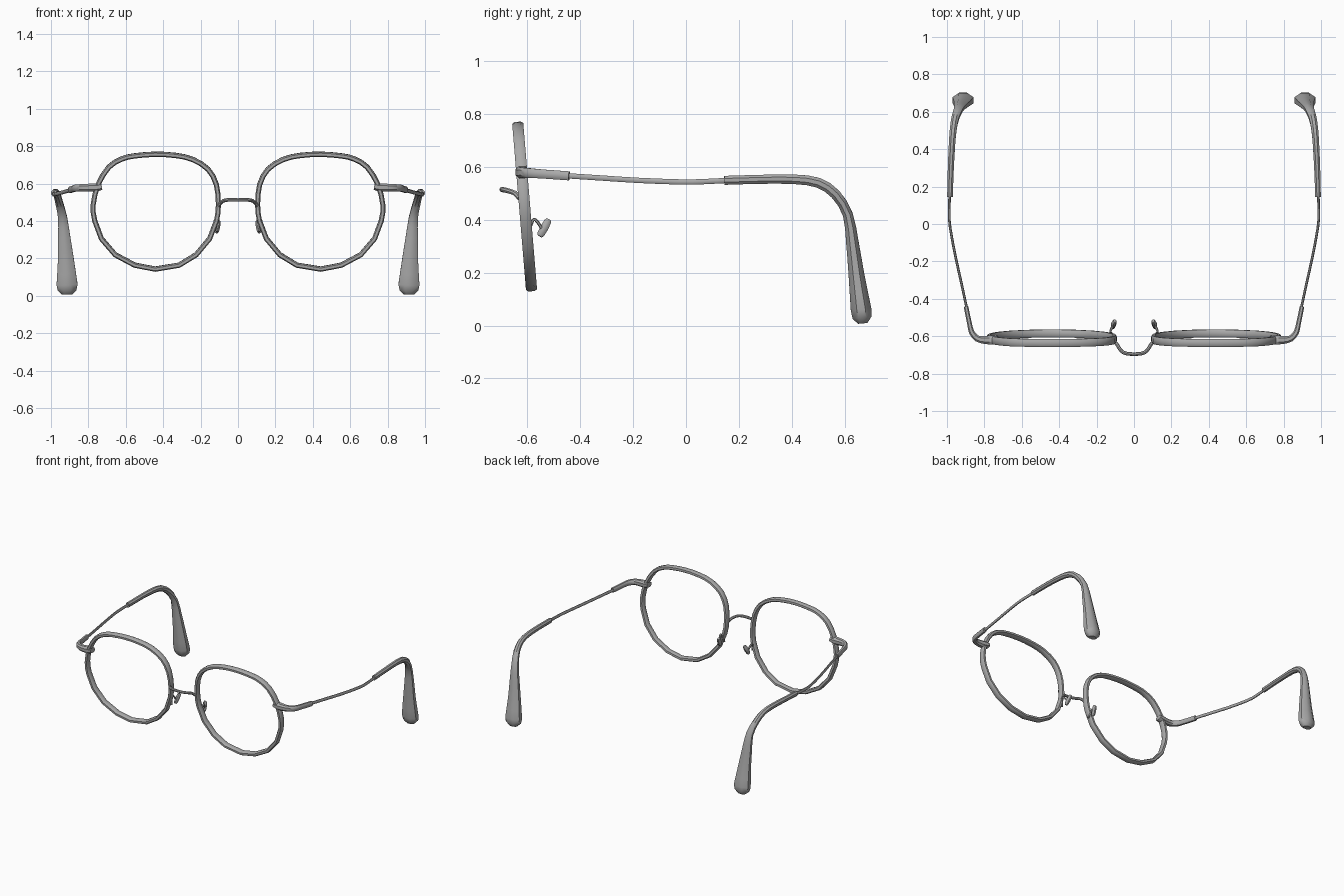
import bpy, bmesh, math
from mathutils import Vector

if "Cube" in bpy.data.objects:
    bpy.data.objects.remove(bpy.data.objects["Cube"])

metal = bpy.data.materials.new("grey_metal")
metal.diffuse_color = (0.4, 0.4, 0.4, 1)
metal.use_nodes = True
metal.node_tree.nodes["Principled BSDF"].inputs["Base Color"].default_value = metal.diffuse_color


def smooth_path(pts, steps, closed=False):
    """Catmull-Rom resampling of tuples of any length (position + radii)."""
    n = len(pts)
    out = []
    for i in range(n if closed else n - 1):
        get = (lambda k: pts[k % n]) if closed else (lambda k: pts[max(0, min(n - 1, k))])
        p0, p1, p2, p3 = get(i - 1), get(i), get(i + 1), get(i + 2)
        for s in range(steps):
            t = s / steps
            out.append(tuple(0.5 * (2 * b + (c - a) * t + (2 * a - 5 * b + 4 * c - d) * t * t
                                    + (3 * b - a - 3 * c + d) * t ** 3)
                             for a, b, c, d in zip(p0, p1, p2, p3)))
    return out if closed else out + [pts[-1]]


def sweep(name, pts, ref, sides=8, closed=False, mirror=True, square=1.0):
    """Tube; each point is x, y, z, half size along ref, half size across.
    square below 1 makes the section boxier."""
    bm = bmesh.new()
    n = len(pts)
    pos = [Vector(p[:3]) for p in pts]
    grow = 1 / math.cos(math.pi / sides) ** square
    section = []
    for k in range(sides):
        q = 2 * math.pi * (k + 0.5) / sides
        section.append([math.copysign(min(1, grow * abs(f) ** square), f)
                        for f in (math.cos(q), math.sin(q))])
    rings = []
    for i, p in enumerate(pts):
        a = pos[(i - 1) % n] if closed else pos[max(i - 1, 0)]
        b = pos[(i + 1) % n] if closed else pos[min(i + 1, n - 1)]
        d = (b - a).normalized()
        r = Vector(ref)
        r = (r - d * r.dot(d)).normalized()
        s = d.cross(r)
        rings.append([bm.verts.new(pos[i] + r * p[3] * u + s * p[4] * v) for u, v in section])
    for i in range(n if closed else n - 1):
        r0, r1 = rings[i], rings[(i + 1) % n]
        for k in range(sides):
            j = (k + 1) % sides
            bm.faces.new((r0[k], r0[j], r1[j], r1[k]))
    if not closed:
        bm.faces.new(rings[0])
        bm.faces.new(rings[-1])
    bmesh.ops.recalc_face_normals(bm, faces=bm.faces)
    me = bpy.data.meshes.new(name)
    bm.to_mesh(me)
    bm.free()
    me.materials.append(metal)
    ob = bpy.data.objects.new(name, me)
    bpy.context.collection.objects.link(ob)
    if mirror:
        ob.modifiers.new("mirror", 'MIRROR')
    bpy.ops.object.select_all(action='DESELECT')
    ob.select_set(True)
    bpy.context.view_layer.objects.active = ob
    bpy.ops.object.shade_smooth_by_angle(angle=0.7)
    return ob


# Lens rims: outer outline, pulled in to the tube centre, finer on the upper half
outline = [(.445, .77), (.56, .76), (.63, .742), (.70, .697), (.76, .60), (.787, .49),
           (.779, .40), (.742, .30), (.665, .21), (.557, .152), (.443, .130), (.31, .152),
           (.215, .21), (.140, .30), (.102, .40), (.092, .49), (.104, .60), (.150, .685),
           (.235, .74), (.33, .763)]
fine = smooth_path(outline, 2, True)
rim = []
for i, (x, z) in enumerate(fine):
    if i % 2 and z < 0.4:
        continue
    c = Vector((.44, .45))
    v = Vector((x, z)) - c
    x, z = c + v * (1 - .013 / v.length)
    rim.append((x, -.637 + (.77 - z) * .083, z, .021, .0135))
sweep("lens_rim", rim, (0, 1, .083), closed=True, square=.7)

# Bridge wire
half = [(.103, -.630, .482), (.088, -.648, .501), (.068, -.678, .511), (.035, -.694, .514)]
path = half + [(-x, y, z) for x, y, z in reversed(half)]
sweep("bridge", smooth_path([p + (.009, .009) for p in path], 2), (0, .5, 1), mirror=False)

# End pieces: a plate lapping the rim, wrapping round to the temple
end = [(.728, -.620, .584, .016, .025), (.755, -.620, .580, .022, .025),
       (.80, -.620, .578, .021, .021), (.838, -.612, .578, .019, .017),
       (.866, -.582, .576, .018, .015), (.878, -.54, .573, .017, .013),
       (.898, -.442, .566, .017, .012)]
sweep("end_piece", smooth_path(end, 2), (0, 0, 1), square=.8)

# Thin temple arms
arm = [(.892, -.46, .567), (.922, -.32, .558), (.953, -.18, .549), (.983, -.02, .543),
       (.988, .06, .544), (.985, .16, .549)]
sweep("temple_arm", smooth_path([p + (.007, .010) for p in arm], 2), (1, 0, 0))

# Temple tips: bending down behind the ear and flaring out
tip = [(.984, .145, .549, .015, .017), (.980, .28, .553, .016, .017),
       (.974, .41, .553, .017, .018), (.967, .50, .540, .018, .019),
       (.956, .565, .497, .020, .019), (.938, .612, .420, .024, .019),
       (.929, .630, .310, .033, .024), (.920, .645, .190, .043, .030),
       (.914, .662, .062, .056, .039), (.914, .666, .030, .050, .036),
       (.914, .668, .008, .028, .018)]
sweep("temple_tip", smooth_path(tip[:-2], 2) + tip[-2:], (1, 0, 0))

# Nose pads on bent wires
wire = [(.112, -.598, .345), (.122, -.585, .385), (.126, -.575, .402),
        (.122, -.562, .392), (.114, -.545, .366)]
sweep("pad_wire", smooth_path([p + (.006, .006) for p in wire], 2), (1, 0, 0), 6)
pad = [(.114, -.554, .338, .007, .009), (.113, -.549, .346, .011, .014),
       (.109, -.536, .369, .013, .015), (.104, -.524, .392, .011, .014),
       (.102, -.519, .401, .007, .009)]
sweep("nose_pad", pad, (1, 0, 0))
